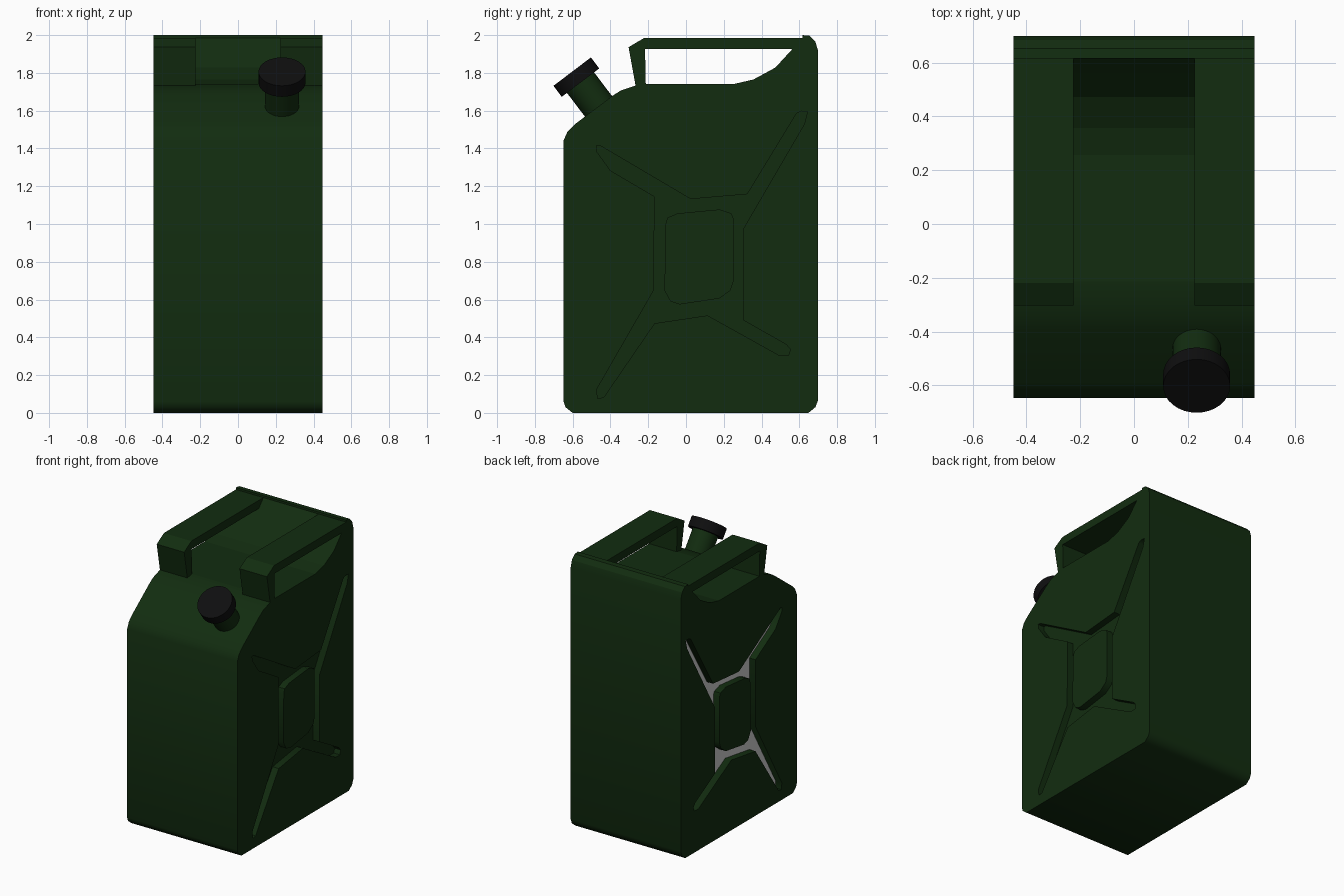
import bpy, bmesh, math
from mathutils import Vector

if "Cube" in bpy.data.objects:
    bpy.data.objects.remove(bpy.data.objects["Cube"])

HALF = 0.448      # half width in x
DEPTH = 0.05      # depth of the pressed side grooves


def material(name, r, g, b):
    m = bpy.data.materials.new(name)
    m.diffuse_color = (r, g, b, 1)
    m.use_nodes = True
    m.node_tree.nodes["Principled BSDF"].inputs["Base Color"].default_value = m.diffuse_color
    return m


green = material("dark_green", 0.006, 0.0255, 0.005)
black = material("black", 0.0045, 0.0045, 0.0048)
grey = material("plain_grey", 0.8, 0.8, 0.8)


def prism(name, loops, x0, x1, mat):
    """Extrude a (y, z) outline, with optional hole loops, from x0 to x1."""
    bm = bmesh.new()
    edges = []
    for loop in loops:
        vs = [bm.verts.new((x0, y, z)) for y, z in loop]
        if len(loops) == 1:
            bm.faces.new(vs)
        else:
            edges += [bm.edges.new((vs[i - 1], vs[i])) for i in range(len(vs))]
    if edges:
        bmesh.ops.triangle_fill(bm, edges=edges, use_beauty=True)
    ext = bmesh.ops.extrude_face_region(bm, geom=bm.faces[:], use_keep_orig=True)
    moved = [v for v in ext["geom"] if isinstance(v, bmesh.types.BMVert)]
    bmesh.ops.translate(bm, verts=moved, vec=(x1 - x0, 0, 0))
    bmesh.ops.recalc_face_normals(bm, faces=bm.faces[:])
    me = bpy.data.meshes.new(name)
    bm.to_mesh(me)
    bm.free()
    ob = bpy.data.objects.new(name, me)
    bpy.context.collection.objects.link(ob)
    me.materials.append(mat)
    return ob


def smooth(ob, degrees=30):
    bpy.ops.object.select_all(action='DESELECT')
    ob.select_set(True)
    bpy.context.view_layer.objects.active = ob
    bpy.ops.object.shade_smooth_by_angle(angle=math.radians(degrees))


# Can body with raised back ridge
body = prism("can_body", [[
    (-0.60, 0), (0.648, 0), (0.685, 0.03), (0.699, 0.066), (0.699, 1.918),
    (0.685, 1.965), (0.653, 1.997), (0.616, 2.0), (0.616, 1.986), (0.563, 1.926),
    (0.473, 1.828), (0.357, 1.765), (0.257, 1.742), (-0.213, 1.742),
    (-0.267, 1.733), (-0.347, 1.706), (-0.394, 1.675), (-0.59, 1.527),
    (-0.627, 1.49), (-0.648, 1.442), (-0.648, 0.06), (-0.638, 0.03)]],
    -HALF, HALF, green)

# X-shaped groove around a raised centre panel, cut into both sides
cross = [(-0.475, 1.415), (-0.455, 1.415), (0.025, 1.132), (0.325, 1.158),
         (0.585, 1.585), (0.61, 1.597), (0.643, 1.595), (0.627, 1.53),
         (0.304, 0.976), (0.304, 0.49), (0.53, 0.362), (0.553, 0.336),
         (0.542, 0.304), (0.495, 0.304), (0.114, 0.516), (-0.167, 0.474),
         (-0.436, 0.082), (-0.468, 0.077), (-0.473, 0.124), (-0.17, 0.65),
         (-0.167, 1.146), (-0.40, 1.283), (-0.473, 1.384)]
panel = [(-0.108, 1.0), (-0.098, 1.034), (-0.045, 1.056), (0.177, 1.077),
         (0.24, 1.056), (0.251, 1.03), (0.251, 0.696), (0.235, 0.648),
         (0.177, 0.606), (-0.034, 0.574), (-0.082, 0.59), (-0.114, 0.648)]
for side in (-1, 1):
    cutter = prism("groove_cutter", [cross, panel],
                   side * (HALF - DEPTH), side * (HALF + 0.1), green)
    cutter.hide_render = True
    mod = body.modifiers.new("groove", 'BOOLEAN')
    mod.operation = 'DIFFERENCE'
    mod.solver = 'EXACT'
    mod.object = cutter
    bpy.context.view_layer.objects.active = body
    bpy.ops.object.modifier_apply(modifier=mod.name)
    bpy.data.objects.remove(cutter)

# Left groove floor is plain grey; the ramp below the handles stays faceted
smooth(body, 40)
body.data.materials.clear()
body.data.materials.append(green)
body.data.materials.append(grey)
for p in body.data.polygons:
    on_floor = abs(p.center.x + HALF - DEPTH) < 0.005 and abs(p.normal.x) > 0.9
    p.material_index = 1 if on_floor else 0
    if p.normal.z > 0.3 and p.center.y > -0.1 and 1.7 < p.center.z < 1.99:
        p.use_smooth = False

# Pair of carrying handles
handle = [(-0.267, 1.733), (-0.304, 1.936), (-0.22, 1.986), (0.616, 1.986),
          (0.563, 1.926), (-0.217, 1.926), (-0.213, 1.742)]
for side, name in ((-1, "handle_left"), (1, "handle_right")):
    prism(name, [handle], side * 0.225, side * HALF, green)

# Tilted spout and screw cap, sharing one axis
axis = Vector((0, -0.604, 0.797)).normalized()
cap_base = Vector((0.233, -0.5585, 1.7485))
for name, r, lo, hi, mat in (("spout", 0.09, -0.175, 0.01, green),
                             ("cap", 0.1245, 0.0, 0.073, black)):
    bpy.ops.mesh.primitive_cylinder_add(
        vertices=32, radius=r, depth=hi - lo,
        location=cap_base + axis * (lo + hi) / 2,
        rotation=axis.to_track_quat('Z', 'Y').to_euler())
    ob = bpy.context.object
    ob.name = name
    ob.data.materials.append(mat)
    smooth(ob)
